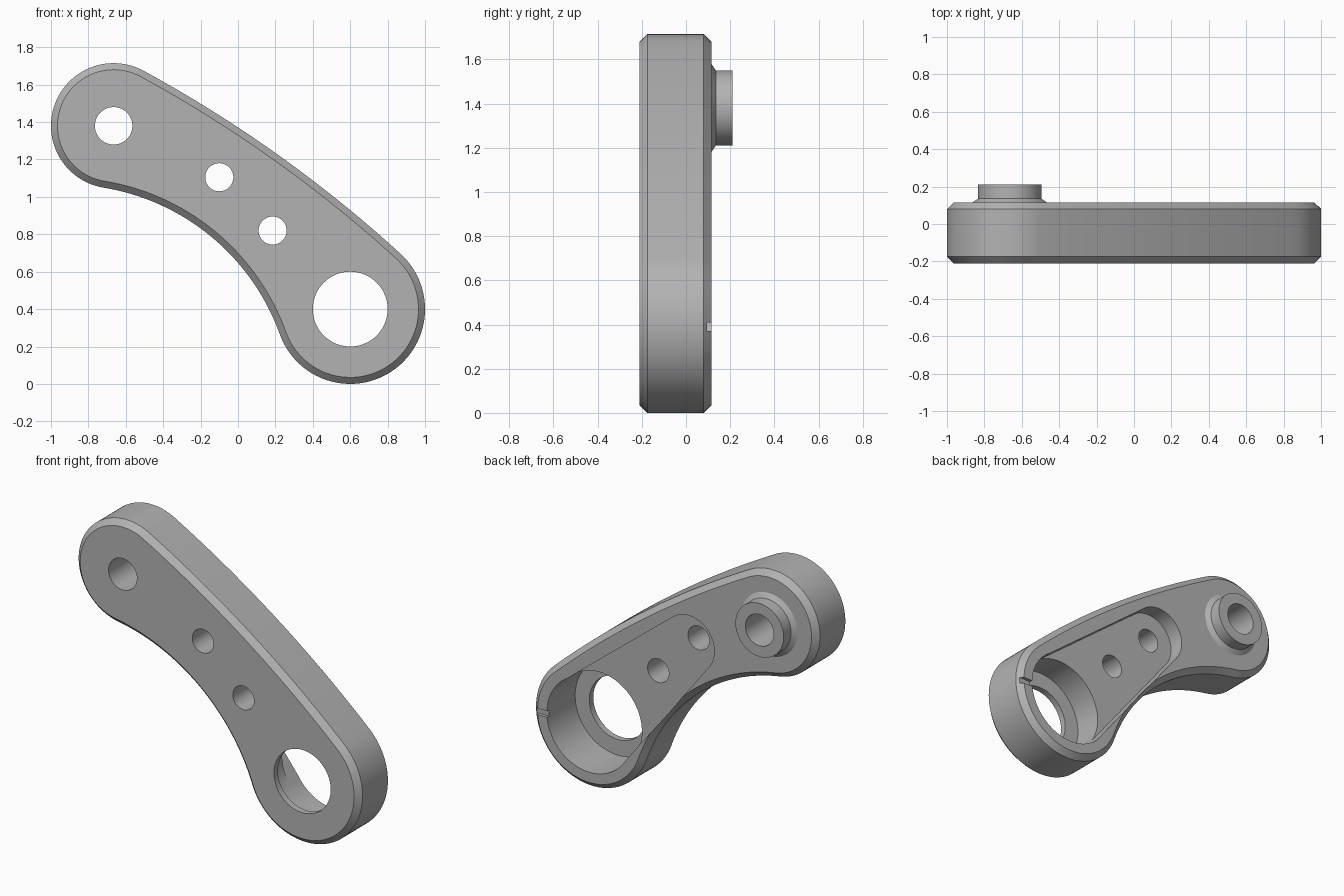
import bpy, bmesh
from math import cos, sin, tau, atan2, sqrt
from mathutils import Vector

cube = bpy.data.objects.get("Cube")
if cube:
    bpy.data.objects.remove(cube)

SMALL_END, SMALL_R = Vector((-0.665, 1.38)), 0.335
BIG_END, BIG_R = Vector((0.6, 0.4)), 0.4
PIN_HOLES = [Vector((-0.1, 1.105)), Vector((0.185, 0.82))]
FRONT, BACK, CHAMFER = -0.21, 0.115, 0.035

grey = bpy.data.materials.new("plain grey")
grey.use_nodes = True
grey.diffuse_color = (0.45, 0.45, 0.45, 1)
grey.node_tree.nodes["Principled BSDF"].inputs["Base Color"].default_value = (0.45, 0.45, 0.45, 1)


def meet(p, rp, q, rq):
    """Lower left crossing of two circles."""
    d = q - p
    a = (rp * rp - rq * rq + d.length_squared) / (2 * d.length)
    h = sqrt(rp * rp - a * a)
    u = d.normalized()
    return p + u * a + Vector((u.y, -u.x)) * h


def heading(v):
    return atan2(v.y, v.x)


def arc(centre, radius, start, end, steps):
    return [centre + radius * Vector((cos(t), sin(t)))
            for t in (start + (end - start) * i / steps for i in range(steps))]


def tapered_slot(p, rp, q, rq, steps=48):
    """Outline that wraps two circles with straight tangents."""
    along = heading(q - p)
    swing = atan2(sqrt((q - p).length_squared - (rq - rp) ** 2), rp - rq)
    return (arc(p, rp, along + swing, along + tau - swing, steps) + [p + rp * Vector((cos(along - swing), sin(along - swing)))]
            + arc(q, rq, along - swing, along + swing, steps) + [q + rq * Vector((cos(along + swing), sin(along + swing)))])


def loft(name, layers):
    """Solid through equal outlines, each given as (depth, points)."""
    bm = bmesh.new()
    rings = [[bm.verts.new((p.x, y, p.y)) for p in pts] for y, pts in layers]
    n = len(rings[0])
    for a, b in zip(rings, rings[1:]):
        for i in range(n):
            j = (i + 1) % n
            bm.faces.new((a[i], a[j], b[j], b[i]))
    bm.faces.new(rings[0])
    bm.faces.new(rings[-1])
    bmesh.ops.recalc_face_normals(bm, faces=bm.faces)
    mesh = bpy.data.meshes.new(name)
    bm.to_mesh(mesh)
    bm.free()
    mesh.materials.append(grey)
    obj = bpy.data.objects.new(name, mesh)
    bpy.context.collection.objects.link(obj)
    return obj


def turned(name, centre, profile):
    return loft(name, [(y, arc(centre, r, 0, tau, 72)) for y, r in profile])


def combine(target, tool, operation="DIFFERENCE"):
    tool.hide_render = True
    mod = target.modifiers.new(tool.name, "BOOLEAN")
    mod.operation, mod.solver, mod.object = operation, "EXACT", tool
    bpy.context.view_layer.objects.active = target
    bpy.ops.object.modifier_apply(modifier=mod.name)
    bpy.data.objects.remove(tool)


# Curved arm outline: two round ends, a hollow lower arc and a shallow upper arc
LOW_R, TOP_R = 1.21, 7.0
low = meet(SMALL_END, LOW_R + SMALL_R, BIG_END, LOW_R + BIG_R)
top = meet(SMALL_END, TOP_R - SMALL_R, BIG_END, TOP_R - BIG_R)


def arm_outline(inset):
    top_a, top_b = heading(SMALL_END - top), heading(BIG_END - top)
    return (arc(SMALL_END, SMALL_R - inset, top_a, heading(low - SMALL_END) + tau, 48)
            + arc(low, LOW_R + inset, heading(SMALL_END - low), heading(BIG_END - low), 40)
            + arc(BIG_END, BIG_R - inset, heading(low - BIG_END), top_b
                  + (tau if heading(low - BIG_END) > 0 else 0), 48)
            + arc(top, TOP_R - inset, top_b, top_a, 24))


arm = loft("link_arm", [(FRONT, arm_outline(CHAMFER)), (FRONT + CHAMFER, arm_outline(0)),
                        (BACK - CHAMFER, arm_outline(0)), (BACK, arm_outline(CHAMFER))])

# Raised collar on the back of the small end
combine(arm, turned("collar", SMALL_END, [(0, 0.2), (BACK, 0.2), (0.135, 0.17), (0.21, 0.17)]), "UNION")

# Tapered pocket and deep bearing bore in the back
combine(arm, loft("pocket", [(y, tapered_slot(PIN_HOLES[0], 0.18, BIG_END, 0.298)) for y in (0.015, 0.3)]))
combine(arm, turned("bore", BIG_END, [(-0.17, 0.3), (0.31, 0.3)]))

# Through holes
for centre, radius in [(SMALL_END, 0.1), (BIG_END, 0.2)] + [(p, 0.075) for p in PIN_HOLES]:
    combine(arm, turned("hole", centre, [(-0.4, radius), (0.4, radius)]))

# Small key notch across the rim of the big end
notch = [Vector(p) for p in ((0.85, 0.37), (1.1, 0.37), (1.1, 0.41), (0.85, 0.41))]
combine(arm, loft("notch", [(0.095, notch), (0.2, notch)]))

bpy.ops.object.select_all(action="DESELECT")
arm.select_set(True)
bpy.context.view_layer.objects.active = arm
bpy.ops.object.shade_smooth_by_angle(angle=0.5)
